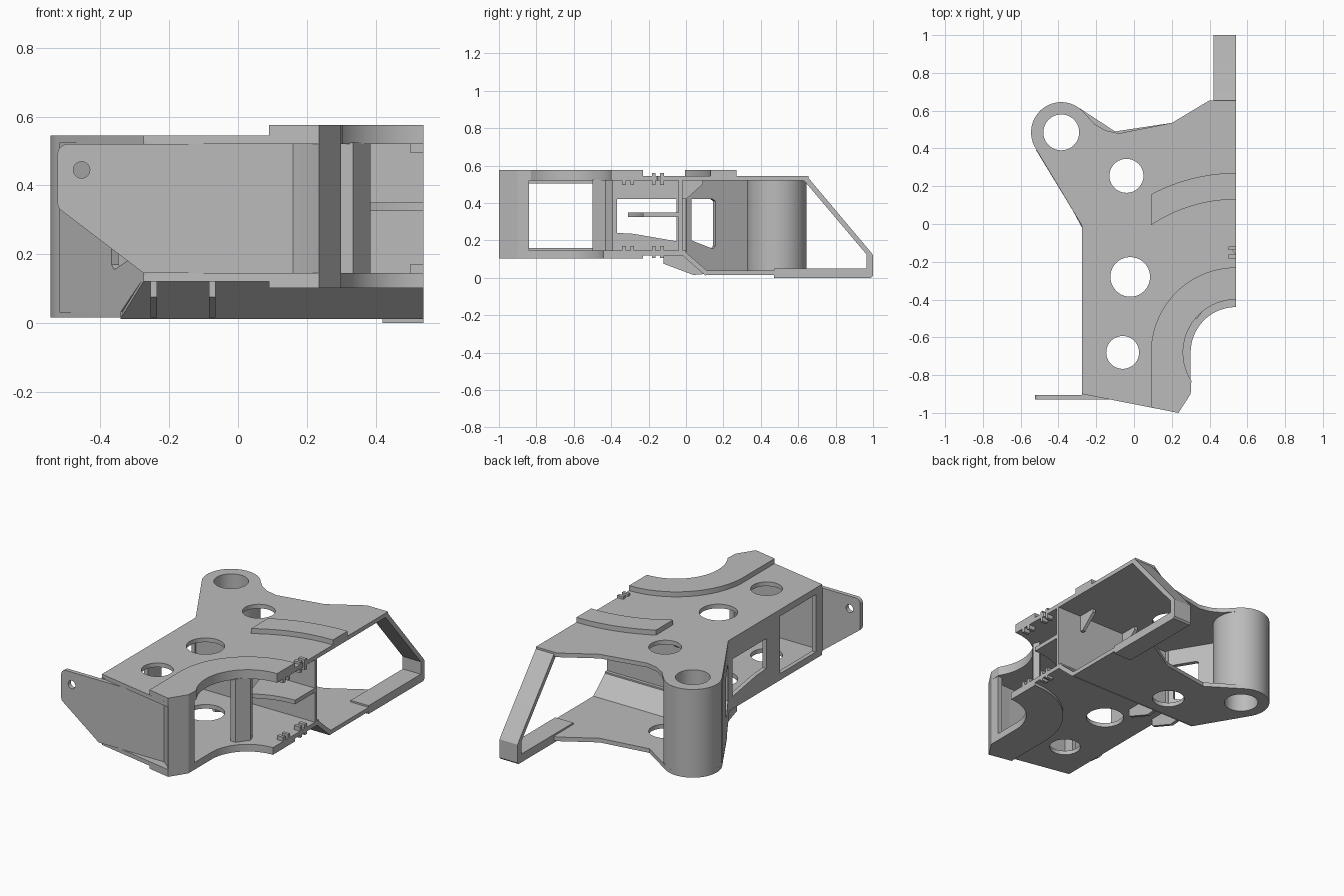
import bpy, bmesh
from math import cos, sin, radians
from mathutils import Vector, Matrix

cube = bpy.data.objects.get("Cube")
if cube:
    bpy.data.objects.remove(cube, do_unlink=True)

grey = bpy.data.materials.new("plain grey")
grey.use_nodes = True
grey.diffuse_color = (0.5, 0.5, 0.5, 1)
grey.node_tree.nodes["Principled BSDF"].inputs["Base Color"].default_value = (0.5, 0.5, 0.5, 1)

X, Y, Z = Vector((1, 0, 0)), Vector((0, 1, 0)), Vector((0, 0, 1))


def arc(cx, cy, r, a0, a1, n=24):
    steps = [radians(a0 + (a1 - a0) * i / n) for i in range(n + 1)]
    return [(cx + r * cos(a), cy + r * sin(a)) for a in steps]


def hole(cx, cy, r):
    return arc(cx, cy, r, 0, 360, 40)[:-1]


def rect(a0, b0, a1, b1):
    return [(a0, b0), (a1, b0), (a1, b1), (a0, b1)]


def slab(name, loops, w0, w1, u=X, v=Y, origin=(0, 0, 0)):
    """Outline plus hole loops drawn in the u, v plane, thick from w0 to w1."""
    curve = bpy.data.curves.new(name, "CURVE")
    curve.dimensions = "2D"
    curve.fill_mode = "BOTH"
    curve.extrude = (w1 - w0) / 2
    for loop in loops:
        spline = curve.splines.new("POLY")
        spline.points.add(len(loop) - 1)
        for p, (a, b) in zip(spline.points, loop):
            p.co = (a, b, 0, 1)
        spline.use_cyclic_u = True
    temp = bpy.data.objects.new(name, curve)
    bpy.context.collection.objects.link(temp)
    deps = bpy.context.evaluated_depsgraph_get()
    mesh = bpy.data.meshes.new_from_object(temp.evaluated_get(deps))
    bpy.data.objects.remove(temp, do_unlink=True)

    w = u.cross(v)
    m = Matrix((u, v, w)).transposed().to_4x4()
    m.translation = Vector(origin) + w * (w0 + w1) / 2
    bm = bmesh.new()
    bm.from_mesh(mesh)
    bmesh.ops.transform(bm, matrix=m, verts=bm.verts)
    bmesh.ops.remove_doubles(bm, verts=bm.verts, dist=0.0002)
    bmesh.ops.recalc_face_normals(bm, faces=bm.faces)
    bm.to_mesh(mesh)
    bm.free()
    mesh.name = name
    mesh.materials.clear()
    mesh.materials.append(grey)
    ob = bpy.data.objects.new(name, mesh)
    bpy.context.collection.objects.link(ob)
    bpy.ops.object.select_all(action="DESELECT")
    ob.select_set(True)
    bpy.context.view_layer.objects.active = ob
    bpy.ops.object.shade_smooth_by_angle(angle=radians(25))
    return ob


def side_profile(name, loops, x0, x1):
    return slab(name, loops, x0, x1, Y, Z)


# Shared outline pieces
boss = (-0.385, 0.485)
ring = (0.54, -0.68)
back_edge = [(0.54, 0.655), (0.40, 0.655), (0.2, 0.535)]
front_edge = [(-0.275, -0.9), (0.235, -1.0), (0.3, -0.9)]
boss_hole = hole(*boss, 0.095)
back_hole = hole(-0.04, 0.255, 0.09)
front_holes = [hole(-0.02, -0.28, 0.105), hole(-0.06, -0.68, 0.087)]

# Top plate
inner_arc = arc(*ring, 0.28, 212.4, 90)
notch = arc(0.54, -0.14, 0.015, 270, 90, 8)
top = (back_edge + [(-0.08, 0.48), (-0.15, 0.495), (-0.21, 0.53)]
       + arc(*boss, 0.16, 45, 211) + [(-0.275, -0.01)] + front_edge + inner_arc + notch)
slab("top_plate", [top, boss_hole, back_hole] + front_holes, 0.52, 0.545)

# Lower plates: raised front, sloped step, low rear floor
bottom_arc = arc(*ring, 0.24, 180, 90)
slab("bottom_front_plate",
     [[(0.54, 0), (-0.275, 0)] + front_edge + bottom_arc] + front_holes, 0.12, 0.145)
slope = Vector((0, 0.12, -0.105)).normalized()
slab("bottom_slope", [[(-0.275, 0), (0.54, 0), (0.54, 0.165), (-0.342, 0.165)]],
     0, 0.025, X, slope, (0, -0.02, 0.12))
floor = back_edge + [(-0.1, 0.49)] + arc(*boss, 0.16, 54, 211) + [(-0.342, 0.1), (0.54, 0.1)]
slab("rear_floor", [floor, boss_hole, back_hole], 0.015, 0.04)

# Curved pads on the plates
def front_pad(inner):
    return [arc(*ring, 0.45, 90, 180) + [(0.09, -0.971), (0.235, -1.0), (0.3, -0.9)] + inner]

slab("top_front_pad", front_pad(inner_arc), 0.545, 0.575)
slab("bottom_front_pad", front_pad(bottom_arc), 0.102, 0.12)
slab("top_rear_pad", [arc(*ring, 0.95, 90, 118.3) + arc(*ring, 0.81, 123.7, 90)], 0.545, 0.575)

# Round corner tube
slab("corner_tube", [hole(*boss, 0.16), boss_hole], 0.015, 0.545)

# Front wall with the side tab
tab = ([(0.165, 0.145), (0.165, 0.52)] + arc(-0.495, 0.49, 0.03, 90, 180, 6)
       + arc(-0.495, 0.35, 0.03, 180, 235, 5) + [(-0.275, 0.145)])
slab("front_wall", [tab, hole(-0.455, 0.445, 0.024)], 0.905, 0.93, X, Z)
column = [(0.16, -0.93), (0.205, -0.965), (0.235, -1.0), (0.3, -0.9), (0.3, -0.84),
          (0.27, -0.84), (0.25, -0.9), (0.16, -0.905)]
slab("front_column", [column], 0.12, 0.545)

# Outer side wall with windows
windows = [rect(-0.84, 0.16, -0.5, 0.505),
           [(-0.37, 0.24), (-0.28, 0.235), (-0.05, 0.195), (-0.05, 0.42), (-0.37, 0.42)]]
side_profile("side_wall", [rect(-0.905, 0.14, 0, 0.525)] + windows, -0.275, -0.25)
slant = Vector((-0.255, 0.42, 0)).normalized()
slab("slanted_side_wall",
     [[(0, 0.13), (0.13, 0.03), (0.47, 0.03), (0.47, 0.525), (0, 0.525)],
      [(0.03, 0.2), (0.165, 0.155), (0.18, 0.17), (0.18, 0.41), (0.165, 0.42), (0.03, 0.42)]],
     0, 0.025, slant, Z, (-0.275, -0.01, 0))

# Inner post, divider and shelf
slab("inner_post", [[(0.30, -0.5), (0.335, -0.5), (0.385, -0.43), (0.37, -0.39), (0.30, -0.46)]],
     0.14, 0.525)
slab("divider_wall", [rect(-0.26, -0.04, 0.54, -0.02)], 0.125, 0.525)
slab("shelf", [arc(*ring, 0.45, 90, 125) + [(0.2, -0.03), (0.54, -0.03)]], 0.325, 0.35)

# Stiffening ribs
for i, x in enumerate((-0.245, -0.075)):
    side_profile(f"lower_rib_{i + 1}",
                 [[(-0.12, 0.125), (-0.12, 0.075), (0.04, 0.015), (0.1, 0.02), (-0.02, 0.125)]],
                 x - 0.01, x + 0.01)
for i, x in enumerate((0.06, 0.37)):
    side_profile(f"upper_rib_{i + 1}",
                 [[(-0.025, 0.42), (0.0, 0.42), (0.09, 0.5), (0.09, 0.525), (-0.025, 0.525)]],
                 x - 0.01, x + 0.01)

# Clips along the open side
for i, y in enumerate((-0.31, -0.15)):
    for j, (z0, z1) in enumerate(((0.495, 0.56), (0.105, 0.17))):
        for k, dy in enumerate((-0.022, 0.022)):
            side_profile(f"clip_{i}{j}{k}", [rect(y + dy - 0.01, z0, y + dy + 0.01, z1)], 0.5, 0.54)

# Rear foot and slanted strut
side_profile("rear_strut",
             [[(0.645, 0.545), (0.99, 0.135), (1.0, 0.12), (1.0, 0.01), (0.99, 0), (0.47, 0),
               (0.47, 0.05), (0.965, 0.05), (0.965, 0.125), (0.635, 0.515), (0.6, 0.53)]],
             0.42, 0.54)
